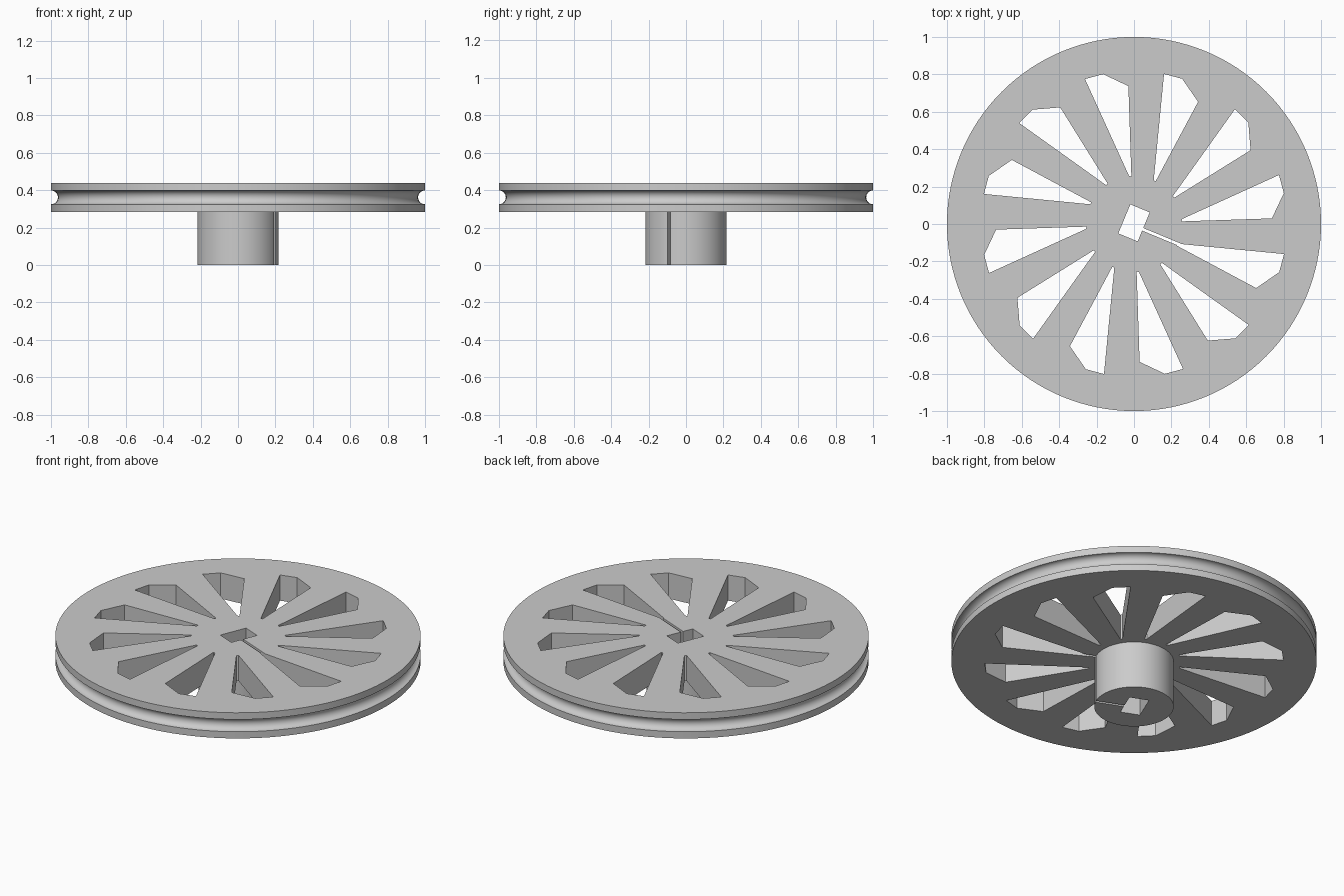
import bpy, bmesh
from math import pi, sin, cos, radians
from mathutils import Matrix, Vector

cube = bpy.data.objects.get("Cube")
if cube:
    bpy.data.objects.remove(cube, do_unlink=True)

RIM, HUB = 1.0, 0.217
BASE, TOP = 0.284, 0.439
GROOVE = 0.037
SPOKES = 12

grey = bpy.data.materials.new("plain grey")
grey.use_nodes = True
grey.diffuse_color = (0.6, 0.6, 0.6, 1)
grey.node_tree.nodes["Principled BSDF"].inputs["Base Color"].default_value = (0.6, 0.6, 0.6, 1)


def add_object(name, bm):
    bmesh.ops.recalc_face_normals(bm, faces=bm.faces)
    mesh = bpy.data.meshes.new(name)
    bm.to_mesh(mesh)
    bm.free()
    mesh.materials.append(grey)
    obj = bpy.data.objects.new(name, mesh)
    bpy.context.collection.objects.link(obj)
    return obj


def revolve(name, profile, steps=128):
    bm = bmesh.new()
    verts = [bm.verts.new((r, 0, z)) for r, z in profile]
    edges = [bm.edges.new(pair) for pair in zip(verts, verts[1:])]
    bmesh.ops.spin(bm, geom=verts + edges, cent=(0, 0, 0), axis=(0, 0, 1),
                   angle=2 * pi, steps=steps)
    bmesh.ops.remove_doubles(bm, verts=bm.verts, dist=1e-5)
    return add_object(name, bm)


def prisms(name, outline, turns):
    """Tall prisms of one outline, one for each turn about z."""
    bm = bmesh.new()
    for turn in turns:
        spin = Matrix.Rotation(turn, 4, 'Z')
        face = bm.faces.new([bm.verts.new(spin @ Vector((x, y, -0.1))) for x, y in outline])
        grown = bmesh.ops.extrude_face_region(bm, geom=[face])["geom"]
        bmesh.ops.translate(bm, vec=(0, 0, 0.7),
                            verts=[v for v in grown if isinstance(v, bmesh.types.BMVert)])
    obj = add_object(name, bm)
    obj.hide_render = True
    return obj


# Wheel and hub as one turned solid, with a round groove in the rim
middle = (BASE + TOP) / 2
groove = [(RIM - GROOVE * sin(pi * i / 14), middle - GROOVE * cos(pi * i / 14))
          for i in range(15)]
wheel = revolve("grooved_wheel_and_hub",
                [(0, 0), (HUB, 0), (HUB, BASE), (RIM, BASE)] + groove + [(RIM, TOP), (0, TOP)])

# Openings between the spokes
opening = [(-0.262, 0.775), (-0.165, 0.801), (-0.03, 0.737), (-0.014, 0.255), (-0.026, 0.256)]
cutters = [prisms("spoke_openings", opening, [2 * pi * i / SPOKES for i in range(SPOKES)])]

# Tilted rectangular shaft hole, and the thin slit that joins it to one opening
tilt = radians(-22.5)
cutters.append(prisms("shaft_hole",
                      [(-0.056, -0.084), (0.056, -0.084), (0.056, 0.084), (-0.056, 0.084)], [tilt]))
cutters[-1].location.y = 0.006
cutters.append(prisms("clamp_slit",
                      [(0, -0.016), (0.29, -0.016), (0.29, -0.001), (0, -0.001)], [tilt]))

bpy.context.view_layer.objects.active = wheel
for cutter in cutters:
    cut = wheel.modifiers.new(cutter.name, 'BOOLEAN')
    cut.operation = 'DIFFERENCE'
    cut.solver = 'EXACT'
    cut.object = cutter
    bpy.ops.object.modifier_apply(modifier=cut.name)
for cutter in cutters:
    bpy.data.objects.remove(cutter, do_unlink=True)

bpy.ops.object.select_all(action='DESELECT')
wheel.select_set(True)
bpy.ops.object.shade_smooth_by_angle(angle=radians(30))
